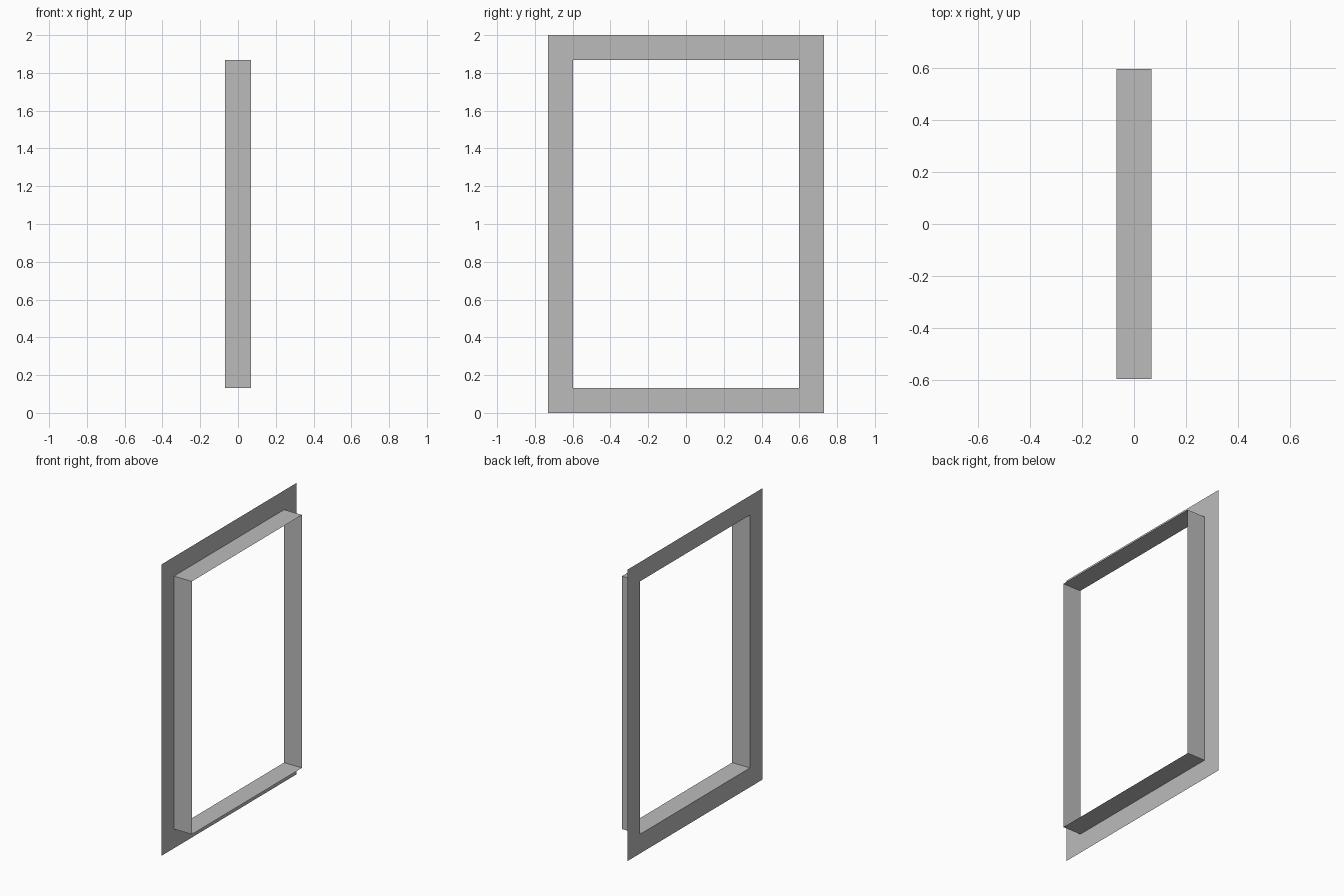
import bpy

# Remove the default cube
cube = bpy.data.objects.get("Cube")
if cube:
    bpy.data.objects.remove(cube, do_unlink=True)

# Main dimensions
OUTER_Y, INNER_Y = 0.73, 0.597      # half widths of the flange and opening
OUTER_Z, INNER_Z = 1.0, 0.868       # half heights of the flange and opening
BACK_X, FRONT_X = -0.068, 0.068     # sleeve depth
MID_Z = 1.0

# One plain grey for everything
grey = bpy.data.materials.new("plain_grey")
grey.use_nodes = True
colour = (0.5, 0.5, 0.5, 1.0)
grey.diffuse_color = colour
grey.node_tree.nodes["Principled BSDF"].inputs["Base Color"].default_value = colour


def rectangle(x, half_y, half_z):
    """Four corners of an upright rectangle at depth x."""
    return [(x, sy * half_y, MID_Z + sz * half_z)
            for sy, sz in ((-1, -1), (1, -1), (1, 1), (-1, 1))]


def bridged_sheet(name, loop_a, loop_b):
    """Thin sheet joining two four-cornered loops."""
    faces = [(i, (i + 1) % 4, 4 + (i + 1) % 4, 4 + i) for i in range(4)]
    mesh = bpy.data.meshes.new(name)
    mesh.from_pydata(loop_a + loop_b, [], faces)
    mesh.materials.append(grey)
    obj = bpy.data.objects.new(name, mesh)
    bpy.context.collection.objects.link(obj)
    return obj


# Flat flange around the opening
opening = rectangle(BACK_X, INNER_Y, INNER_Z)
bridged_sheet("frame_flange", opening, rectangle(BACK_X, OUTER_Y, OUTER_Z))

# Open sleeve lining the opening
bridged_sheet("frame_sleeve", opening, rectangle(FRONT_X, INNER_Y, INNER_Z))
